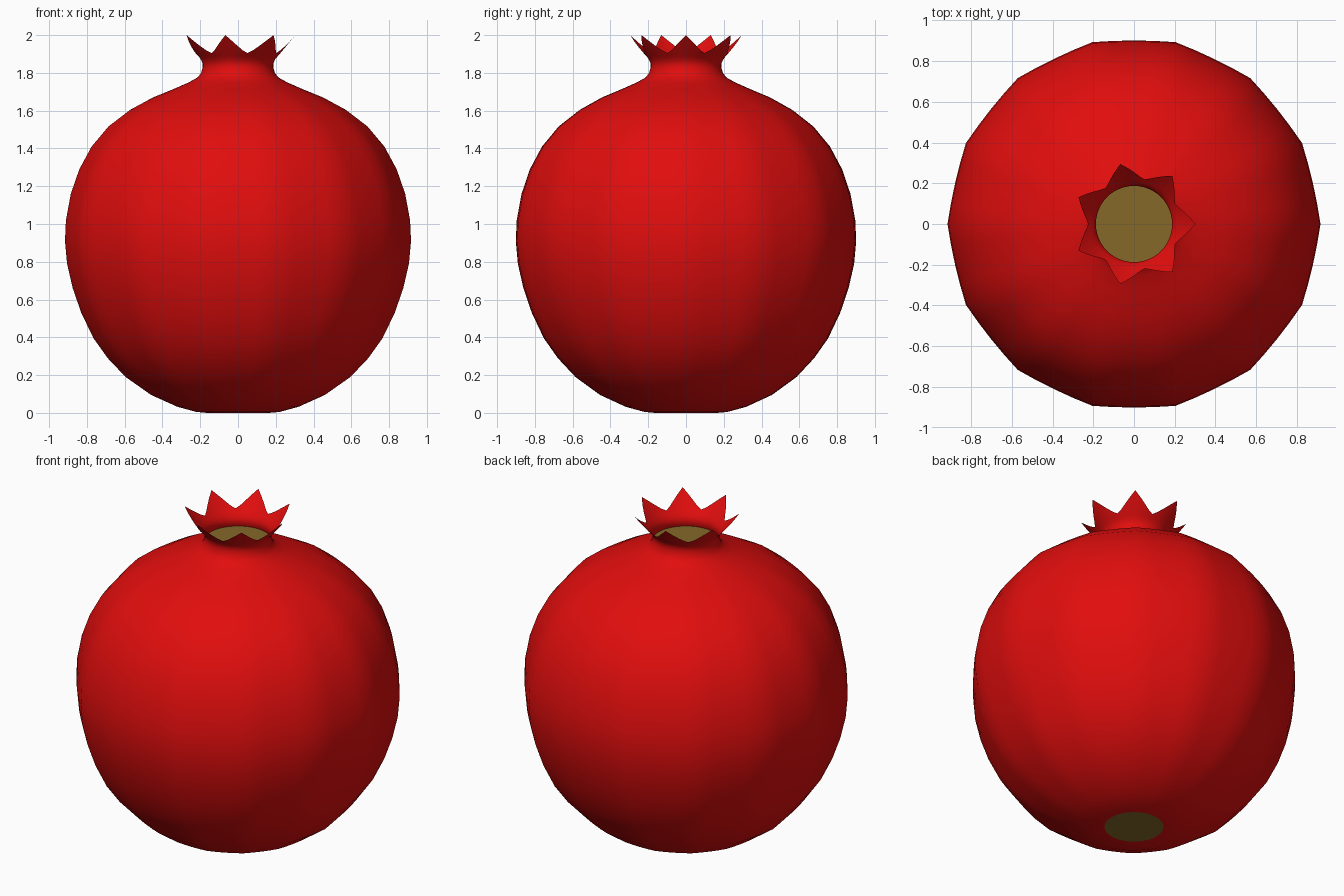
import bpy, bmesh, math

if "Cube" in bpy.data.objects:
    bpy.data.objects.remove(bpy.data.objects["Cube"])

TEETH, SEG = 7, 56


def material(name, color):
    m = bpy.data.materials.new(name)
    m.diffuse_color = (*color, 1)
    m.use_nodes = True
    m.node_tree.nodes["Principled BSDF"].inputs["Base Color"].default_value = m.diffuse_color
    return m


red = material("pomegranate red", (0.75, 0.004, 0.004))
brown = material("olive brown", (0.24, 0.14, 0.022))


def rings_object(name, rings, mat):
    """Skin a stack of closed point rings."""
    bm = bmesh.new()
    rows = [[bm.verts.new(p) for p in ring] for ring in rings]
    for a, b in zip(rows, rows[1:]):
        for i in range(SEG):
            j = (i + 1) % SEG
            bm.faces.new((a[i], a[j], b[j], b[i]))
    return finish(name, bm, mat)


def finish(name, bm, mat):
    me = bpy.data.meshes.new(name)
    bm.to_mesh(me)
    bm.free()
    me.materials.append(mat)
    for p in me.polygons:
        p.use_smooth = True
    ob = bpy.data.objects.new(name, me)
    bpy.context.collection.objects.link(ob)
    return ob


def disc(name, r, z, up):
    bm = bmesh.new()
    vs = [bm.verts.new((r * math.cos(2 * math.pi * i / SEG),
                        r * math.sin(2 * math.pi * i / SEG), z)) for i in range(SEG)]
    bm.faces.new(vs if up else vs[::-1])
    return finish(name, bm, brown)


def ring(r, z, facet):
    """Circle blended towards a 14-sided outline by facet."""
    pts = []
    step = math.pi / TEETH
    for i in range(SEG):
        a = 2 * math.pi * i / SEG
        poly = math.cos(step / 2) / math.cos(a % step - step / 2)
        k = r * (1 + facet * (poly - 1))
        pts.append((k * math.cos(a), k * math.sin(a), z))
    return pts


# Fruit skin: (radius, height) profile up to the neck
profile = [(0.165, 0.0), (0.22, 0.005), (0.32, 0.032), (0.46, 0.095), (0.595, 0.19),
           (0.69, 0.29), (0.765, 0.395), (0.83, 0.53), (0.875, 0.66), (0.905, 0.79),
           (0.916, 0.91), (0.911, 1.02), (0.885, 1.16), (0.84, 1.29), (0.775, 1.41),
           (0.685, 1.517), (0.57, 1.605), (0.45, 1.67), (0.34, 1.715), (0.26, 1.75),
           (0.215, 1.775), (0.195, 1.80), (0.187, 1.83), (0.187, 1.85)]
rings = [ring(r, z, 0.65 * min(1, max(0, (r - 0.2) / 0.4))) for r, z in profile]


# Crown: flaring wall whose upper edge forms seven pointed teeth
def flare(z):
    pts = [(1.85, 0.187), (1.875, 0.198), (1.905, 0.225), (1.95, 0.262), (2.0, 0.302)]
    for (z0, r0), (z1, r1) in zip(pts, pts[1:]):
        if z <= z1 + 1e-6:
            return r0 + (r1 - r0) * (z - z0) / (z1 - z0)


for n in range(1, 7):
    row = []
    for i in range(SEG):
        a = 2 * math.pi * i / SEG
        u = (a * TEETH / (2 * math.pi)) % 1
        near = abs(2 * u - 1)               # 1 at a tip, 0 in a valley
        top = 1.905 + 0.095 * near ** 1.4
        z = 1.85 + (top - 1.85) * n / 6
        r = flare(z)
        row.append((r * math.cos(a), r * math.sin(a), z))
    rings.append(row)

rings_object("fruit_skin_and_crown", rings, red)

# Brown floor inside the crown and brown patch under the fruit
disc("crown_floor", 0.19, 1.812, True)
disc("base_patch", 0.165, 0.0, False)
